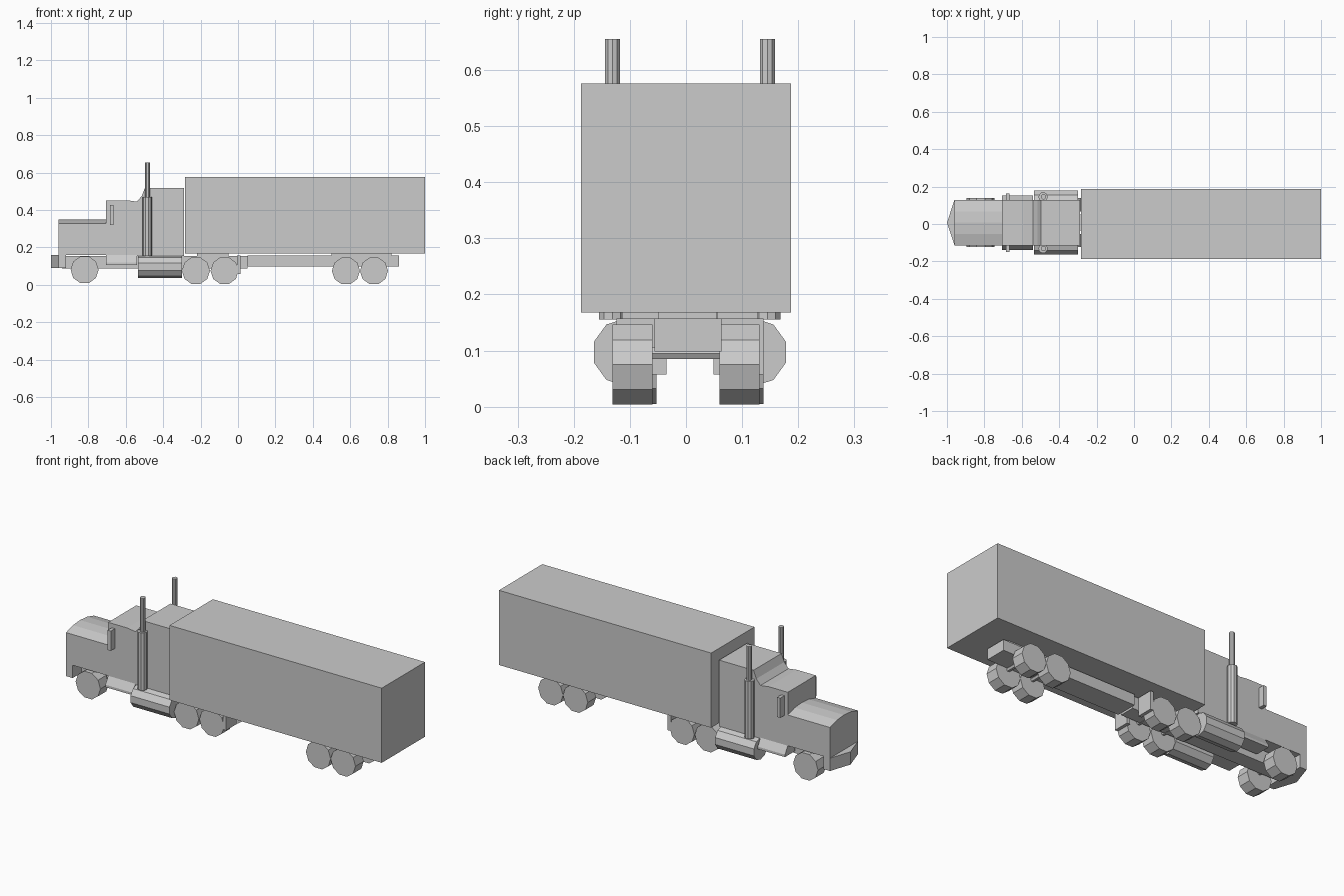
import bpy, bmesh
from math import sin, cos, pi

if "Cube" in bpy.data.objects:
    bpy.data.objects.remove(bpy.data.objects["Cube"])

C = 0.007  # sideways offset of the tractor


def prism(name, pts, axis, a, b):
    """Extrude a 2D profile along an axis from a to b."""
    place = {'x': lambda p, t: (t, p[0], p[1]),
             'y': lambda p, t: (p[0], t, p[1]),
             'z': lambda p, t: (p[0], p[1], t)}[axis]
    bm = bmesh.new()
    lo = [bm.verts.new(place(p, a)) for p in pts]
    hi = [bm.verts.new(place(p, b)) for p in pts]
    bm.faces.new(lo)
    bm.faces.new(hi[::-1])
    n = len(pts)
    for i in range(n):
        j = (i + 1) % n
        bm.faces.new((lo[i], hi[i], hi[j], lo[j]))
    bmesh.ops.recalc_face_normals(bm, faces=bm.faces)
    me = bpy.data.meshes.new(name)
    bm.to_mesh(me)
    bm.free()
    ob = bpy.data.objects.new(name, me)
    bpy.context.collection.objects.link(ob)
    return ob


def box(name, x0, x1, y0, y1, z0, z1):
    return prism(name, [(x0, z0), (x1, z0), (x1, z1), (x0, z1)], 'y', y0, y1)


def ring(u, v, r, n=10, turn=0.0):
    return [(u + r * cos(2 * pi * i / n + turn), v + r * sin(2 * pi * i / n + turn)) for i in range(n)]


# Trailer body, underframe and coupling plate
box("trailer_body", -0.283, 1.0, -0.187, 0.187, 0.168, 0.576)
box("trailer_frame", 0.05, 0.86, -0.056, 0.063, 0.098, 0.157)
box("trailer_mount", 0.50, 0.82, -0.05, 0.055, 0.157, 0.168)
box("coupling_plate", -0.22, -0.05, C - 0.05, C + 0.05, 0.155, 0.168)

# Tractor frame
box("tractor_frame", -0.94, 0.05, C - 0.043, C + 0.043, 0.087, 0.155)

# Cab and sleeper from one side profile
prism("cab_and_sleeper",
      [(-0.705, 0.155), (-0.29, 0.155), (-0.29, 0.517), (-0.498, 0.517), (-0.515, 0.475),
       (-0.54, 0.445), (-0.59, 0.452), (-0.705, 0.452)],
      'y', C - 0.121, C + 0.121)

# Hood with arched top
prism("hood",
      [(C - 0.121, 0.16), (C + 0.121, 0.16), (C + 0.121, 0.328), (C + 0.06, 0.345), (C, 0.35),
       (C - 0.06, 0.345), (C - 0.121, 0.328)],
      'x', -0.96, -0.705)

# Pointed bumper
prism("bumper",
      [(-1.0, C), (-0.96, C - 0.121), (-0.92, C - 0.121), (-0.92, C + 0.121), (-0.96, C + 0.121)],
      'z', 0.09, 0.16)

# Paired tractor parts
for s, side in ((-1, "right"), (1, "left")):
    def yy(v):
        return C + s * v

    # Sloped side step
    prism("step_" + side,
          [(yy(0.06), 0.107), (yy(0.145), 0.107), (yy(0.145), 0.12), (yy(0.121), 0.16), (yy(0.06), 0.16)],
          'x', -0.705, -0.54)
    # Fuel tank
    prism("fuel_tank_" + side, ring(yy(0.113), 0.097, 0.061, 10, pi / 10), 'x', -0.535, -0.30)
    # Exhaust stack: wide muffler and thin pipe
    prism("muffler_" + side, ring(-0.486, yy(0.138), 0.025), 'z', 0.155, 0.47)
    prism("exhaust_pipe_" + side, ring(-0.484, yy(0.138), 0.014), 'z', 0.47, 0.655)
    # Mirror
    box("mirror_" + side, -0.684, -0.665, *sorted((yy(0.12), yy(0.156))), 0.32, 0.428)
    # Mud flap
    box("mud_flap_" + side, -0.005, 0.014, *sorted((yy(0.042), yy(0.131))), 0.057, 0.157)

# Ten-sided wheels and axles
AXLES = [("front", -0.82, 0.081, C), ("drive_a", -0.225, 0.076, C), ("drive_b", -0.072, 0.076, C),
         ("trailer_a", 0.577, 0.075, 0.0), ("trailer_b", 0.727, 0.075, 0.0)]
for name, x, z, c in AXLES:
    for s, side in ((-1, "right"), (1, "left")):
        prism(f"wheel_{name}_{side}", ring(x, z, 0.075), 'y', c + s * 0.06, c + s * 0.131)
    prism("axle_" + name, ring(x, z + 0.02, 0.012, 6), 'y', c - 0.061, c + 0.061)
